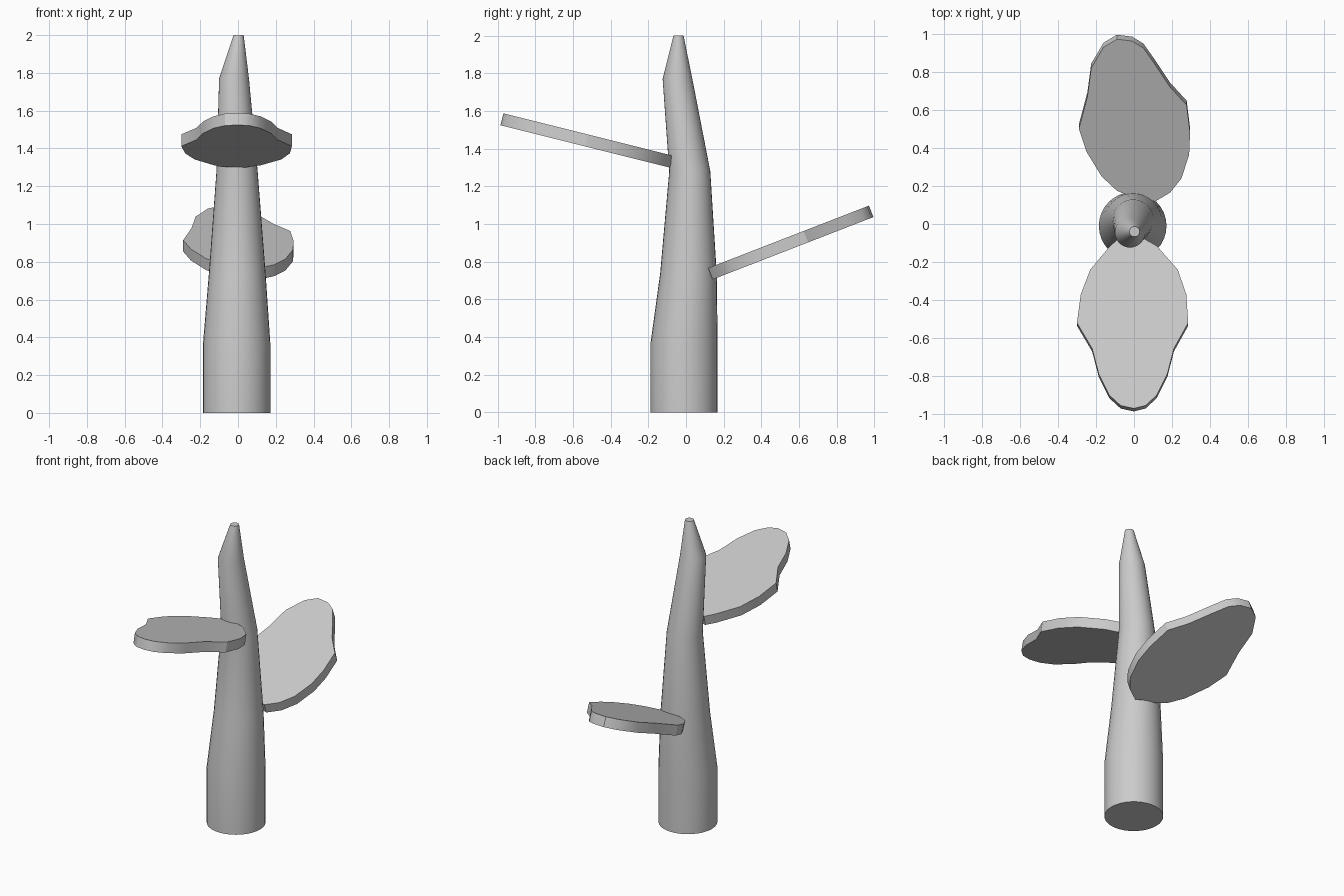
import bpy, bmesh, math

if "Cube" in bpy.data.objects:
    bpy.data.objects.remove(bpy.data.objects["Cube"])


def finish(bm, name, angle):
    bmesh.ops.recalc_face_normals(bm, faces=bm.faces[:])
    me = bpy.data.meshes.new(name)
    bm.to_mesh(me)
    bm.free()
    ob = bpy.data.objects.new(name, me)
    bpy.context.collection.objects.link(ob)
    bpy.context.view_layer.objects.active = ob
    ob.select_set(True)
    bpy.ops.object.shade_smooth_by_angle(angle=math.radians(angle))
    ob.select_set(False)
    return ob


def stem(name, rings, sides=32):
    """Loft circles given as (x, y, z, radius)."""
    bm = bmesh.new()
    loops = []
    for x, y, z, r in rings:
        loops.append([bm.verts.new((x + r * math.cos(2 * math.pi * i / sides),
                                    y + r * math.sin(2 * math.pi * i / sides), z))
                      for i in range(sides)])
    for a, b in zip(loops, loops[1:]):
        for i in range(sides):
            j = (i + 1) % sides
            bm.faces.new((a[i], a[j], b[j], b[i]))
    bm.faces.new(loops[0])
    bm.faces.new(loops[-1])
    return finish(bm, name, 30)


def leaf(name, outline, y0, z0, slope, thickness):
    """Flat slab whose top face passes through (y0, z0) with the given slope in y."""
    bm = bmesh.new()
    n = math.hypot(1, slope)
    dy, dz = thickness * slope / n, -thickness / n
    top = [bm.verts.new((x, y, z0 + slope * (y - y0))) for x, y in outline]
    low = [bm.verts.new((v.co.x, v.co.y + dy, v.co.z + dz)) for v in top]
    bm.faces.new(top)
    bm.faces.new(low[::-1])
    for i in range(len(top)):
        j = (i + 1) % len(top)
        bm.faces.new((top[i], low[i], low[j], top[j]))
    return finish(bm, name, 30)


# Bent, tapering trunk
stem("trunk", [(-0.007, -0.01, 0, 0.178), (-0.007, -0.01, 0.37, 0.178),
               (-0.004, 0.013, 0.74, 0.150), (-0.005, 0.02, 1.28, 0.109),
               (-0.021, -0.045, 1.77, 0.079), (0.003, -0.04, 2.0, 0.027)])

# Upper leaf, rising to the front
front = [(0, -0.97), (-0.07, -0.955), (-0.13, -0.9), (-0.185, -0.79),
         (-0.22, -0.655), (-0.3, -0.52), (-0.28, -0.37), (-0.23, -0.24),
         (-0.13, -0.12), (-0.08, -0.075), (-0.02, -0.085), (0.04, -0.07),
         (0.12, -0.115), (0.23, -0.24), (0.275, -0.37), (0.285, -0.52),
         (0.21, -0.655), (0.175, -0.79), (0.12, -0.9), (0.06, -0.955)]
leaf("upper_leaf", front, -0.08, 1.365, -0.25, 0.065)

# Lower leaf, rising to the back
back = [(-0.09, 0.972), (-0.16, 0.93), (-0.225, 0.82), (-0.245, 0.67),
        (-0.29, 0.5), (-0.25, 0.38), (-0.17, 0.25), (-0.09, 0.175),
        (-0.03, 0.15), (0.04, 0.14), (0.11, 0.118), (0.19, 0.165),
        (0.25, 0.24), (0.29, 0.365), (0.295, 0.48), (0.277, 0.625),
        (0.19, 0.72), (0.11, 0.84), (0.05, 0.925), (-0.01, 0.962)]
leaf("lower_leaf", back, 0.115, 0.765, 0.388, 0.065)
